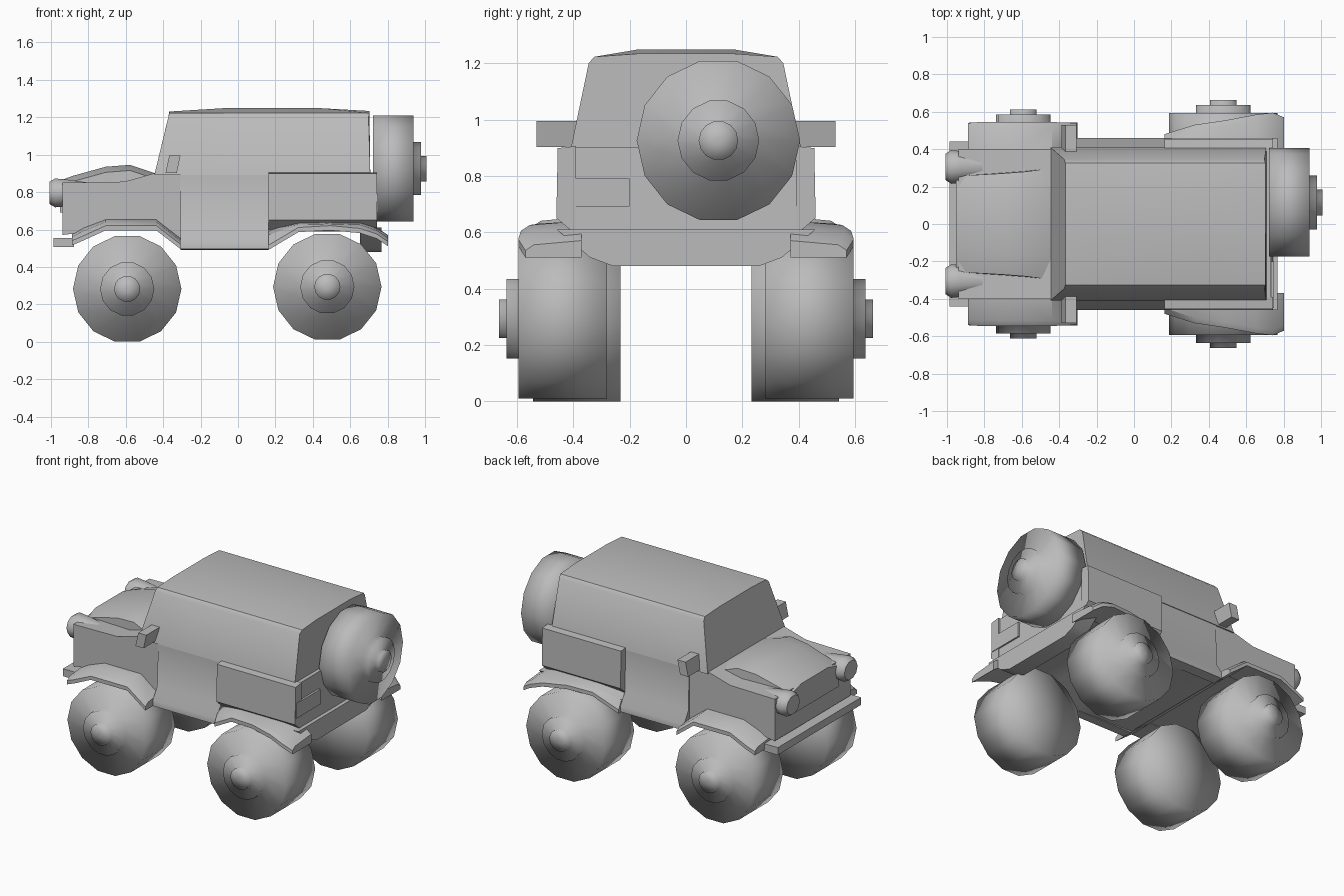
import bpy, bmesh, math
from mathutils import Vector

if "Cube" in bpy.data.objects:
    bpy.data.objects.remove(bpy.data.objects["Cube"], do_unlink=True)

grey = bpy.data.materials.new("plain_grey")
grey.use_nodes = True
COLOUR = (0.5, 0.5, 0.5, 1)
grey.diffuse_color = COLOUR
grey.node_tree.nodes["Principled BSDF"].inputs["Base Color"].default_value = COLOUR


def loft(name, rings, angle=35):
    """Closed solid skinned through rings of equal point count."""
    bm = bmesh.new()
    loops = [[bm.verts.new(p) for p in ring] for ring in rings]
    n = len(loops[0])
    for a, b in zip(loops, loops[1:]):
        for i in range(n):
            j = (i + 1) % n
            bm.faces.new((a[i], a[j], b[j], b[i]))
    bm.faces.new(loops[0])
    bm.faces.new(loops[-1])
    bmesh.ops.recalc_face_normals(bm, faces=bm.faces)
    mesh = bpy.data.meshes.new(name)
    bm.to_mesh(mesh)
    bm.free()
    mesh.materials.append(grey)
    ob = bpy.data.objects.new(name, mesh)
    bpy.context.collection.objects.link(ob)
    bpy.ops.object.select_all(action="DESELECT")
    ob.select_set(True)
    bpy.context.view_layer.objects.active = ob
    bpy.ops.object.shade_smooth_by_angle(angle=math.radians(angle))
    return ob


def prism(name, profile, y0, y1):
    """Side profile (x, z) extruded from y0 to y1."""
    return loft(name, [[(x, y, z) for x, z in profile] for y in (y0, y1)])


def wheel(name, centre, axis, width, radius):
    """Lathe a tyre with stepped hub and cap; centre is on the outer tyre face."""
    out = Vector(axis)
    side = Vector((0, 0, 1)).cross(out)
    up = Vector((0, 0, 1))
    steps = [(0.004, -width), (radius, -width), (radius, 0), (0.145, 0),
             (0.145, 0.042), (0.07, 0.042), (0.07, 0.07), (0.004, 0.07)]
    rings = []
    for r, d in steps:
        rings.append([Vector(centre) + out * d
                      + side * r * math.cos(math.tau * i / 14)
                      + up * r * math.sin(math.tau * i / 14) for i in range(14)])
    return loft(name, rings, 100)


# Lower body with arched underside
prism("lower_body", [(-0.93, 0.86), (-0.6, 0.865), (-0.44, 0.91), (0.74, 0.91),
                     (0.75, 0.6), (0.65, 0.62), (0.33, 0.61), (0.15, 0.5),
                     (-0.3, 0.51), (-0.43, 0.61), (-0.7, 0.61), (-0.93, 0.58)],
      -0.4, 0.4)

# Raised bonnet
bonnet = []
for x, w, z in [(-0.945, 0.2, 0.87), (-0.88, 0.21, 0.895), (-0.7, 0.22, 0.945),
                (-0.57, 0.23, 0.955), (-0.42, 0.25, 0.905)]:
    bonnet.append([(x, -w - 0.06, 0.7), (x, -w - 0.05, z - 0.03), (x, -w + 0.06, z),
                   (x, w - 0.06, z), (x, w + 0.05, z - 0.03), (x, w + 0.06, 0.7)])
loft("bonnet", bonnet)

# Cabin with raked windscreen, tapering sides and slightly domed roof
cabin = []
for low, high, top in [(-0.44, -0.36, 1.24), (-0.1, -0.07, 1.258),
                       (0.45, 0.45, 1.258), (0.715, 0.71, 1.243)]:
    section = [(low, 0.41, 0.9), (high - 0.005, 0.345, 1.21), (high, 0.325, 1.232),
               (high, 0.17, top)]
    cabin.append(section + [(x, -y, z) for x, y, z in reversed(section)])
loft("cabin", cabin)

# Front and rear bumpers
prism("front_bumper", [(-0.98, 0.515), (-0.98, 0.565), (-0.87, 0.565), (-0.87, 0.515)],
      -0.44, 0.44)
rear = [(-0.46, 0.62), (-0.34, 0.52), (-0.26, 0.49), (0.26, 0.49), (0.34, 0.52), (0.46, 0.62)]
loft("rear_bumper", [[(x, y, z) for y, z in rear] for x in (0.66, 0.775)])

# Plate on the tail
loft("tail_plate", [[(x, -0.45, 0.7), (x, -0.2, 0.7), (x, -0.2, 0.8), (x, -0.45, 0.8)]
                    for x in (0.74, 0.757)])

for s, label in [(1, "left"), (-1, "right")]:
    # Rear quarter panel, tapered underneath
    panel = [(0.39, 0.915), (0.455, 0.908), (0.46, 0.66), (0.39, 0.6)]
    loft("quarter_panel_" + label, [[(x, -s * y, z) for y, z in panel] for x in (0.17, 0.752)])

    # Door side flaring out to the sill
    sill = [(0.39, 0.9), (0.405, 0.9), (0.415, 0.62), (0.46, 0.545), (0.46, 0.505), (0.39, 0.5)]
    loft("door_sill_" + label, [[(x, -s * y, z) for y, z in sill] for x in (-0.3, 0.17)])

    # Wheel arch flares: path of x, z, outer y and upper rise
    front = [(-0.88, 0.535, 0.54, 0.05), (-0.82, 0.56, 0.545, 0.06),
             (-0.7, 0.615, 0.545, 0.05), (-0.43, 0.615, 0.545, 0.05),
             (-0.3, 0.515, 0.54, 0.05)]
    back = [(0.17, 0.51, 0.48, 0.1), (0.33, 0.605, 0.53, 0.045), (0.5, 0.615, 0.555, 0.035),
            (0.66, 0.6, 0.585, 0.05), (0.75, 0.57, 0.595, 0.05), (0.81, 0.53, 0.57, 0.05)]
    for path, where in [(front, "front"), (back, "rear")]:
        loft(where + "_flare_" + label,
             [[(x, s * 0.37, z + rise), (x, s * (y - 0.03), z + rise * 0.7),
               (x, s * y, z + 0.015), (x, s * y, z - 0.01), (x, s * 0.37, z - 0.01)]
              for x, z, y, rise in path])

    # Headlamp pods at the wing tips
    pod = []
    for x, r in [(-1.0, 0.07), (-0.97, 0.09), (-0.92, 0.085), (-0.7, 0.05)]:
        pod.append([(x, s * 0.305 + r * math.cos(math.tau * i / 10),
                     0.805 + r * 0.9 * math.sin(math.tau * i / 10)) for i in range(10)])
    loft("headlamp_" + label, pod, 50)

    # Door mirror
    prism("mirror_" + label, [(-0.38, 0.912), (-0.32, 0.912), (-0.3, 1.005), (-0.36, 1.005)],
          s * 0.37, s * 0.53)

    # Road wheels
    wheel("front_wheel_" + label, (-0.585, s * 0.543, 0.292), (0, s, 0), 0.31, 0.29)
    wheel("rear_wheel_" + label, (0.485, s * 0.594, 0.303), (0, s, 0), 0.314, 0.29)

# Spare wheel on the tail
wheel("spare_wheel", (0.945, 0.115, 0.935), (1, 0, 0), 0.215, 0.29)

# Settle the whole model: centred across its length and standing on the ground
bpy.context.view_layer.update()
obs = [o for o in bpy.context.collection.objects if o.type == "MESH"]
corners = [v.co for o in obs for v in o.data.vertices]
shift = Vector((-(min(c.x for c in corners) + max(c.x for c in corners)) / 2, 0,
                -min(c.z for c in corners)))
for o in obs:
    o.location += shift
